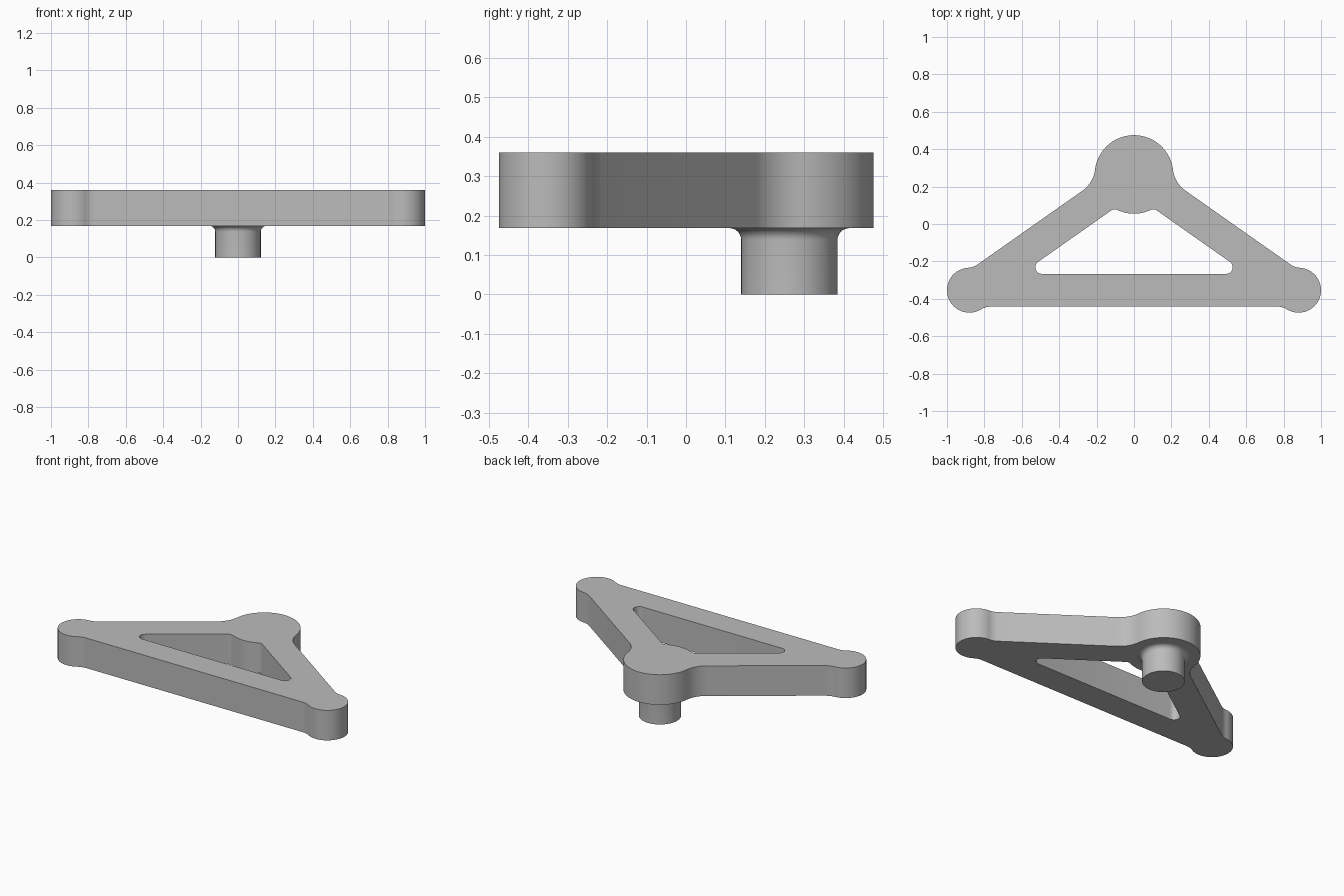
import bpy, bmesh
from math import pi, sin, cos, tan, atan2, sqrt
from mathutils import Vector

if "Cube" in bpy.data.objects:
    bpy.data.objects.remove(bpy.data.objects["Cube"], do_unlink=True)

# Main sizes
HUB, HUB_R = Vector((0, 0.265)), 0.21
PAD, PAD_R = Vector((0.88, -0.354)), 0.12
HALF = 0.0875                      # half width of each bar
BOTTOM, TOP = 0.168, 0.36
SLOPE = atan2(HUB.y - PAD.y, PAD.x)

grey = bpy.data.materials.new("plain grey")
grey.use_nodes = True
grey.diffuse_color = (0.5, 0.5, 0.5, 1)
grey.node_tree.nodes["Principled BSDF"].inputs["Base Color"].default_value = grey.diffuse_color


def arc(c, r, a0, a1, n=12):
    angles = [a0 + (a1 - a0) * i / n for i in range(n + 1)]
    return [Vector((c.x + r * cos(a), c.y + r * sin(a))) for a in angles]


def neck(c, radius, direction, side, r):
    """Fillet from a bar edge onto a round end, and the angle where they touch."""
    v = HALF + r
    u = sqrt((radius + r) ** 2 - v ** 2)
    t = atan2(v, u)
    touch = direction + side * t
    centre = c + (radius + r) * Vector((cos(touch), sin(touch)))
    return arc(centre, r, direction - side * pi / 2, direction - side * (pi - t)), touch


def mirrored(half):
    return half + [Vector((-p.x, p.y)) for p in reversed(half) if p.x > 1e-4]


# Outer outline: foot bar, corner pad, sloping bar, hub
low, a0 = neck(PAD, PAD_R, pi, 1, 0.1)
high, a1 = neck(PAD, PAD_R, pi - SLOPE, -1, 0.1)
hub_neck, a2 = neck(HUB, HUB_R, -SLOPE, 1, 0.16)
outer = mirrored(low + arc(PAD, PAD_R, a0, a1 + 2 * pi, 36)[1:] + high[::-1][1:]
                 + hub_neck + arc(HUB, HUB_R, a2, pi / 2, 20)[1:])

# Opening outline: rounded corners and the underside of the hub
r = 0.035
corner = Vector((PAD.x - (HALF + r) / tan(SLOPE / 2), PAD.y + HALF + r))
inner_neck, a3 = neck(HUB, HUB_R, -SLOPE, -1, 0.03)
inner = mirrored(arc(corner, r, -pi / 2, pi / 2 - SLOPE) + inner_neck
                 + arc(HUB, HUB_R, a3, -pi / 2)[1:])


def finish(obj):
    obj.data.materials.clear()
    obj.data.materials.append(grey)
    bpy.ops.object.select_all(action='DESELECT')
    obj.select_set(True)
    bpy.context.view_layer.objects.active = obj
    bpy.ops.object.shade_smooth_by_angle(angle=pi / 6)


# Triangular frame: filled flat outline with thickness
curve = bpy.data.curves.new("frame_outline", 'CURVE')
curve.dimensions = '2D'
curve.fill_mode = 'BOTH'
curve.extrude = (TOP - BOTTOM) / 2
for loop in (outer, inner):
    spline = curve.splines.new('POLY')
    spline.points.add(len(loop) - 1)
    for point, p in zip(spline.points, loop):
        point.co = (p.x, p.y, 0, 1)
    spline.use_cyclic_u = True
frame = bpy.data.objects.new("triangular_frame", curve)
bpy.context.collection.objects.link(frame)
frame.location.z = (TOP + BOTTOM) / 2
bpy.ops.object.select_all(action='DESELECT')
frame.select_set(True)
bpy.context.view_layer.objects.active = frame
bpy.ops.object.convert(target='MESH')
frame = bpy.context.object
bm = bmesh.new()
bm.from_mesh(frame.data)
bmesh.ops.remove_doubles(bm, verts=bm.verts, dist=1e-5)
bmesh.ops.recalc_face_normals(bm, faces=bm.faces)
bm.to_mesh(frame.data)
bm.free()
finish(frame)

# Post under the hub, flared where it meets the frame
POST_R, FLARE = 0.122, 0.03
flare = arc(Vector((POST_R + FLARE, BOTTOM - FLARE)), FLARE, pi, pi / 2, 8)
profile = [Vector((0, 0)), Vector((POST_R, 0))] + flare
bm = bmesh.new()
verts = [bm.verts.new((p.x, 0, p.y)) for p in profile]
edges = [bm.edges.new(pair) for pair in zip(verts, verts[1:])]
bmesh.ops.spin(bm, geom=verts + edges, axis=(0, 0, 1), cent=(0, 0, 0),
               angle=2 * pi, steps=64)
bmesh.ops.remove_doubles(bm, verts=bm.verts, dist=1e-5)
bmesh.ops.recalc_face_normals(bm, faces=bm.faces)
if min(bm.faces, key=lambda f: f.calc_center_median().z).normal.z > 0:
    bmesh.ops.reverse_faces(bm, faces=bm.faces)
mesh = bpy.data.meshes.new("post")
bm.to_mesh(mesh)
bm.free()
post = bpy.data.objects.new("post", mesh)
post.location = (0, HUB.y - 0.003, 0)
bpy.context.collection.objects.link(post)
finish(post)
